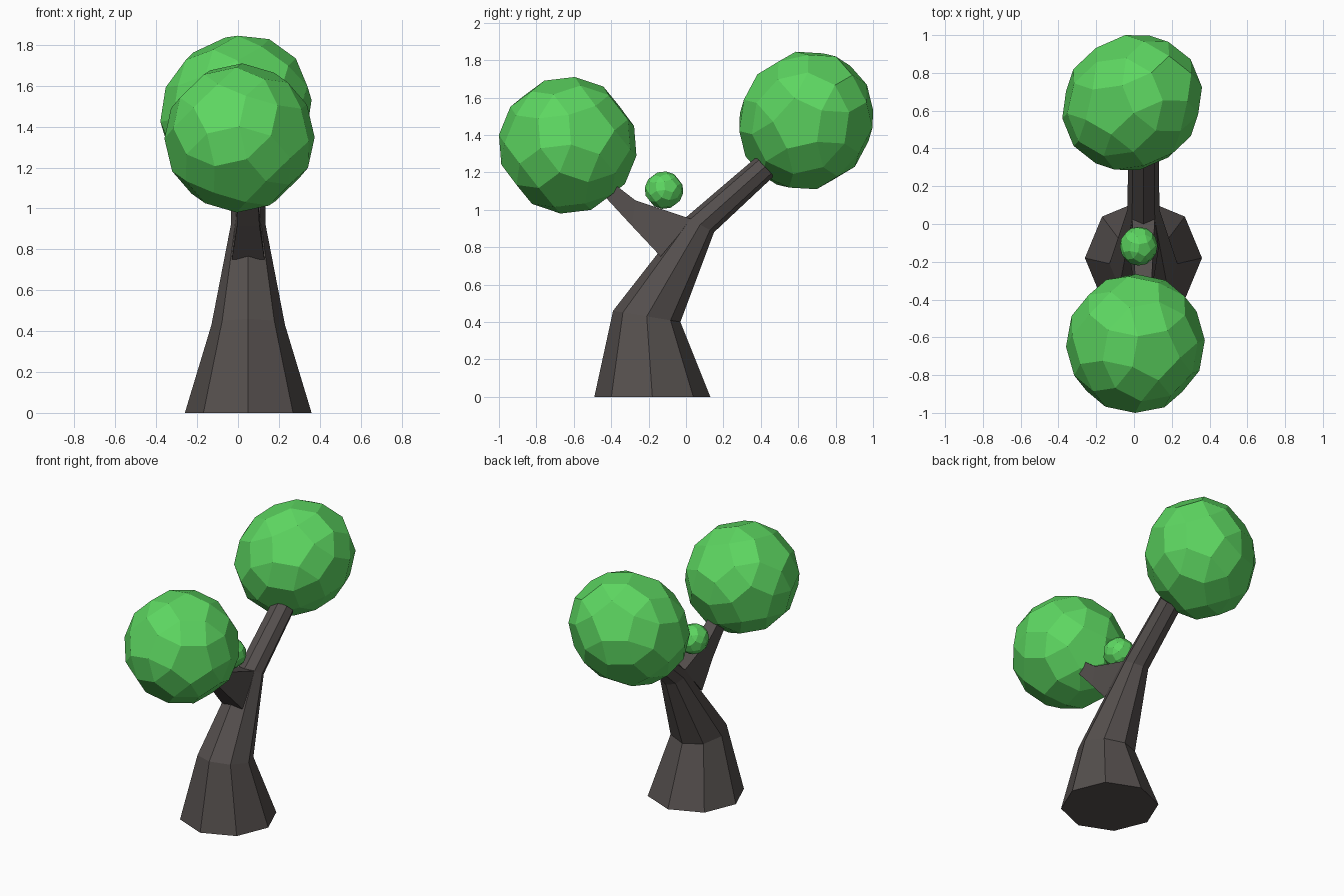
import bpy, bmesh, math
from mathutils import Vector, Euler, Matrix

if "Cube" in bpy.data.objects:
    bpy.data.objects.remove(bpy.data.objects["Cube"])

CX = 0.05  # trunk centre line


def material(name, rgb):
    m = bpy.data.materials.new(name)
    m.diffuse_color = (*rgb, 1)
    m.use_nodes = True
    m.node_tree.nodes["Principled BSDF"].inputs["Base Color"].default_value = m.diffuse_color
    return m


bark = material("bark", (0.09, 0.078, 0.075))
leaf = material("leaf", (0.11, 0.68, 0.12))


def finish(name, bm, mat):
    bmesh.ops.recalc_face_normals(bm, faces=bm.faces[:])
    me = bpy.data.meshes.new(name)
    bm.to_mesh(me)
    bm.free()
    me.materials.append(mat)
    ob = bpy.data.objects.new(name, me)
    bpy.context.collection.objects.link(ob)
    return ob


def loft(name, rings, mat):
    bm = bmesh.new()
    loops = [[bm.verts.new(p) for p in r] for r in rings]
    n = len(loops[0])
    for a, b in zip(loops, loops[1:]):
        for i in range(n):
            j = (i + 1) % n
            bm.faces.new((a[i], a[j], b[j], b[i]))
    bm.faces.new(loops[0][::-1])
    bm.faces.new(loops[-1])
    return finish(name, bm, mat)


# Tilted octagon spanning a front (y, z) point and a back (y, z) point
def octagon(front, back, rx):
    f, b = Vector((0, *front)), Vector((0, *back))
    mid, half = (f + b) / 2, (b - f) / 2
    return [mid + half * math.sin(t) + Vector((CX + rx * math.cos(t), 0, 0))
            for t in (i * math.pi / 4 for i in range(8))]


# Four-sided section with its own width at top and bottom
def quad(top, bottom, wt, wb):
    return [(CX - wb, *bottom), (CX + wb, *bottom), (CX + wt, *top), (CX - wt, *top)]


# Trunk bending back into the rear branch
loft("trunk", [
    octagon((-0.49, 0), (0.13, 0), 0.31),
    octagon((-0.39, 0.46), (-0.03, 0.40), 0.18),
    octagon((0.0, 0.96), (0.15, 0.88), 0.085),
    octagon((0.375, 1.28), (0.47, 1.18), 0.08),
], bark)

# Front branch forking off the trunk
loft("front_branch", [
    quad((0.03, 0.95), (-0.135, 0.75), 0.06, 0.08),
    quad((-0.27, 1.05), (-0.29, 0.915), 0.045, 0.055),
    quad((-0.40, 1.15), (-0.47, 1.11), 0.04, 0.045),
], bark)


# Faceted leaf ball: expanded icosahedron (pentagons, squares, triangles) fitted to a box
def leaf_ball(name, lo, hi, rot, axis=None, stretch=1.0):
    ico = bmesh.new()
    bmesh.ops.create_icosphere(ico, subdivisions=1, radius=1)
    ico.normal_update()
    pts = [v.co + f.normal * 1.473 for f in ico.faces for v in f.verts]
    ico.free()
    m = Euler(rot).to_matrix()
    if axis:
        m = Matrix.Scale(stretch, 3, Vector(axis).normalized()) @ m
    pts = [m @ p for p in pts]
    mn = [min(p[k] for p in pts) for k in range(3)]
    mx = [max(p[k] for p in pts) for k in range(3)]
    bm = bmesh.new()
    for p in pts:
        bm.verts.new([lo[k] + (hi[k] - lo[k]) * (p[k] - mn[k]) / (mx[k] - mn[k])
                      for k in range(3)])
    bmesh.ops.convex_hull(bm, input=bm.verts[:])
    bmesh.ops.dissolve_limit(bm, angle_limit=0.03, verts=bm.verts[:], edges=bm.edges[:])
    return finish(name, bm, leaf)


leaf_ball("front_foliage", (-0.36, -1.0, 0.98), (0.375, -0.265, 1.71), (0.3, 0.2, 0.5))
leaf_ball("rear_foliage", (-0.38, 0.285, 1.11), (0.36, 1.0, 1.845), (0.9, 0.4, 0.2),
          (0.7, 0.5, 0.5), 1.12)
leaf_ball("small_foliage", (-0.075, -0.22, 1.005), (0.125, -0.015, 1.205), (0.3, 0.2, 0.5))
